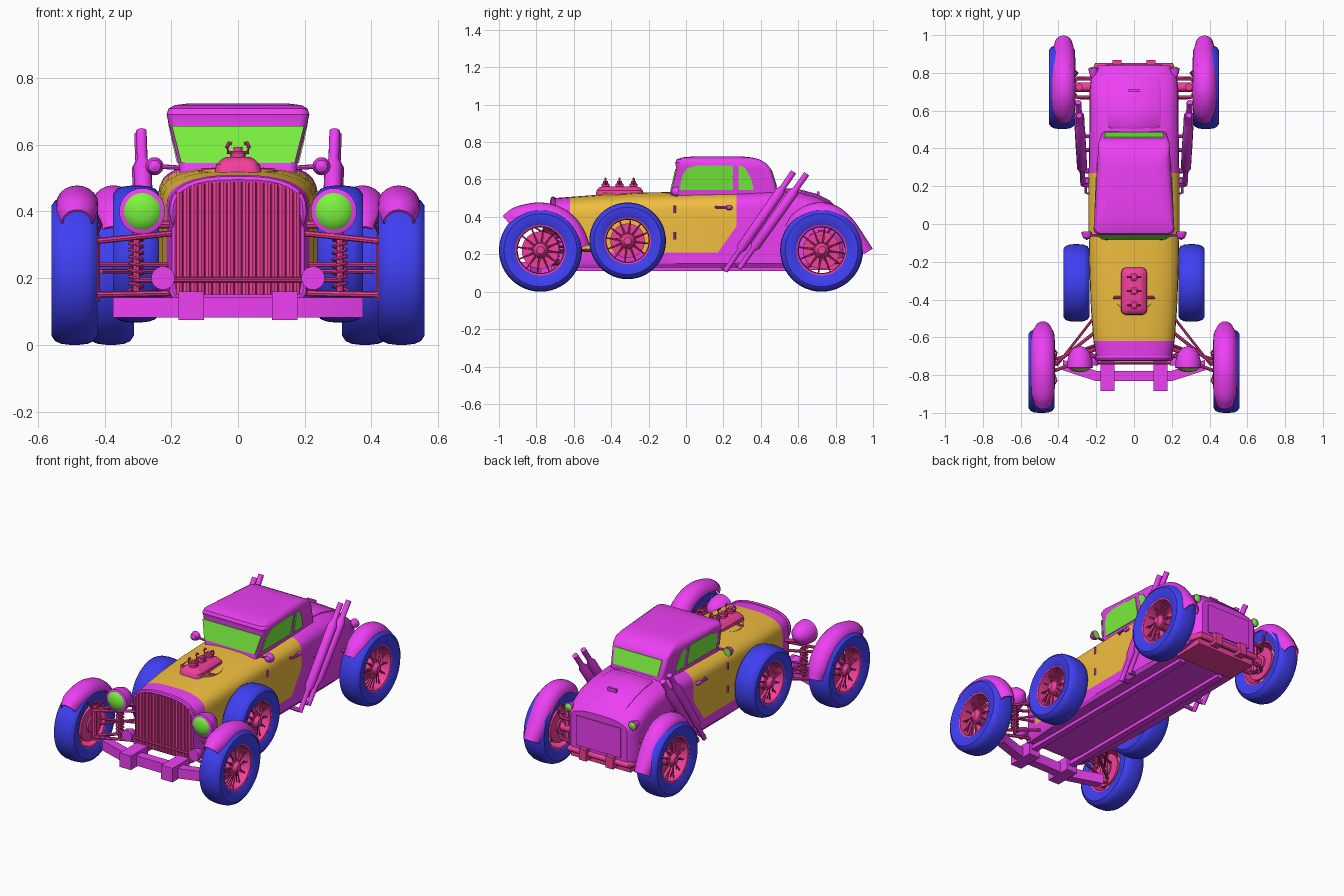
import bpy, bmesh, math
from mathutils import Vector as V

if "Cube" in bpy.data.objects:
    bpy.data.objects.remove(bpy.data.objects["Cube"])

COL = dict(magenta=(.85, .05, .9, 1), blue=(.05, .05, .9, 1), red=(.9, .05, .33, 1),
           orange=(.88, .52, .05, 1), green=(.2, .9, .05, 1))
MAT = {}
for k, c in COL.items():
    MAT[k] = bpy.data.materials.new(k)
    MAT[k].diffuse_color = c

# ---------- helpers (all geometry is in world coordinates) ----------
def finish(bm, name, colours, mirror=False, angle=35):
    bmesh.ops.remove_doubles(bm, verts=bm.verts, dist=1e-5)
    bmesh.ops.recalc_face_normals(bm, faces=bm.faces)
    me = bpy.data.meshes.new(name)
    bm.to_mesh(me)
    bm.free()
    for c in colours.split():
        me.materials.append(MAT[c])
    for p in me.polygons:
        p.use_smooth = True
    me.set_sharp_from_angle(angle=math.radians(angle))
    ob = bpy.data.objects.new(name, me)
    bpy.context.collection.objects.link(ob)
    if mirror:
        ob.modifiers.new("mirror", 'MIRROR')

def loft(bm, rings, caps=True, loop=False):
    vs = [[bm.verts.new(p) for p in r] for r in rings]
    n = len(vs[0])
    pairs = list(zip(vs, vs[1:])) + ([(vs[-1], vs[0])] if loop else [])
    for a, b in pairs:
        for i in range(n):
            bm.faces.new((a[i], a[(i + 1) % n], b[(i + 1) % n], b[i]))
    if caps and not loop:
        bm.faces.new(vs[0])
        bm.faces.new(vs[-1])

def lathe(bm, prof, origin, axis, n=32, closed=False):
    q = V(axis).to_track_quat('Z', 'Y')
    ring = lambda r, h: [V(origin) + q @ V((max(r, 1e-4) * math.cos(2 * math.pi * i / n),
                         max(r, 1e-4) * math.sin(2 * math.pi * i / n), h)) for i in range(n)]
    loft(bm, [ring(r, h) for r, h in prof], True, closed)

def tube(bm, pts, r, n=8):
    pts = [V(p) for p in pts]
    t0 = (pts[1] - pts[0]).normalized()
    ref = V((1, 0, 0)) if abs(t0.z) > .9 else V((0, 0, 1))
    rings = []
    for i, p in enumerate(pts):
        t = (pts[min(i + 1, len(pts) - 1)] - pts[max(i - 1, 0)]).normalized()
        u = t.cross(ref).normalized()
        w = t.cross(u)
        rings.append([p + r * (u * math.cos(2 * math.pi * k / n) + w * math.sin(2 * math.pi * k / n))
                      for k in range(n)])
    loft(bm, rings)

def box(bm, lo, hi):
    loft(bm, [[(lo[0], lo[1], z), (hi[0], lo[1], z), (hi[0], hi[1], z), (lo[0], hi[1], z)]
              for z in (lo[2], hi[2])])

def plate(bm, pts, off):
    loft(bm, [[V(p) - V(off) for p in pts], [V(p) + V(off) for p in pts]])

def smooth_path(pts, steps=5):
    P = [V(p) for p in pts]
    P = [2 * P[0] - P[1]] + P + [2 * P[-1] - P[-2]]
    out = []
    for a, b, c, d in zip(P, P[1:], P[2:], P[3:]):
        for k in range(steps):
            t = k / steps
            out.append(.5 * (2 * b + (c - a) * t + (2 * a - 5 * b + 4 * c - d) * t * t
                             + (3 * b - a - 3 * c + d) * t ** 3))
    return out + [P[-2]]

# ---------- main body: lofted cross-sections along y ----------
def section(y, w, zb, zt, skew=0, e=2.7):
    sh = min(.1, zt - .36)
    zs = zt - sh
    half = [(w * .94, zb), (w, zb + .02), (w, .21), (w, min(.35, zs - .01))]
    for k in range(9):
        a = math.pi / 2 * k / 8
        half.append((w * max(math.cos(a), 0) ** (2 / e), zs + sh * math.sin(a) ** (2 / e)))
    half[-1] = (0, zt)
    ring = half + [(-x, z) for x, z in half[-2::-1]]
    return [(x, y - skew * max(0, .35 - max(z, .21)), z) for x, z in ring]

stations = [(-.71, .198, .14, .50), (-.62, .215, .13, .507), (-.45, .228, .13, .52),
            (-.25, .236, .13, .53), (-.05, .24, .13, .533), (.27, .24, .13, .54, .71),
            (.45, .237, .13, .55), (.6, .235, .13, .54), (.7, .235, .135, .515),
            (.78, .228, .15, .475), (.82, .212, .16, .44), (.838, .19, .17, .42)]
bm = bmesh.new()
loft(bm, [section(*s) for s in stations])
for f in bm.faces:
    c = f.calc_center_median()
    f.material_index = int(-.62 < c.y < .25 and c.z > .21)
finish(bm, "body", "magenta orange")

# ---------- grille and its frame ----------
bm = bmesh.new()
for i in range(17):
    x = -.176 + .022 * i
    tube(bm, [(x, -.714, .15), (x, -.714, .488 - .03 * (x / .176) ** 4)], .0125)
finish(bm, "grille_slats", "red")
bm = bmesh.new()
tube(bm, section(-.71, .195, .14, .495), .014)
finish(bm, "grille_frame", "magenta")

# ---------- cabin: rounded rings stacked in z ----------
def rrect(z, yf, yr, wf, wr, r=.025):
    out = []
    for sx, y, w, a0 in ((1, yr - r, wr, 0), (-1, yr - r, wr, 90), (-1, yf + r, wf, 180), (1, yf + r, wf, 270)):
        for k in range(6):
            a = math.radians(a0 + 18 * k)
            out.append((sx * (w - r) + r * math.cos(a), y + r * math.sin(a), z))
    return out

bm = bmesh.new()
loft(bm, [rrect(*a) for a in [(.49, -.09, .49, .172, .17), (.54, -.08, .49, .178, .175),
     (.66, -.052, .452, .207, .188), (.69, -.058, .425, .214, .19, .03), (.708, -.05, .39, .208, .18, .035),
     (.718, -.02, .35, .19, .165, .04), (.723, .04, .3, .15, .13, .04)]])
finish(bm, "cabin", "magenta")

def side(y, z):
    t = (z - .54) / .12
    f = (y + .06) / .53
    return (.178 + .029 * t) * (1 - f) + (.175 + .013 * t) * f

bm = bmesh.new()
for poly in ([(-.035, .545), (-.02, .62), (.005, .66), (.06, .675), (.25, .675), (.25, .545)],
             [(.28, .545), (.28, .675), (.315, .665), (.35, .6), (.362, .545)]):
    plate(bm, [(side(y, z), y, z) for y, z in poly], (.004, 0, 0))
finish(bm, "side_windows", "green", True)
bm = bmesh.new()
plate(bm, [(-.17, -.079, .545), (.17, -.079, .545), (.198, -.054, .655), (-.198, -.054, .655)], (0, .004, 0))
finish(bm, "windscreen", "green")
bm = bmesh.new()
plate(bm, [(-.15, .483, .56), (.15, .483, .56), (.16, .455, .65), (-.16, .455, .65)], (0, .005, 0))
finish(bm, "rear_window", "green")

# ---------- boot lid and handle ----------
bm = bmesh.new()
rows = []
for y, zt, w in ((.5, .545, .125), (.52, .554, .14), (.6, .549, .143), (.7, .523, .143), (.765, .49, .138), (.785, .47, .12)):
    rows.append([(w, y, zt - .05), (w, y, zt - .016), (w * .9, y, zt - .006), (0, y, zt),
                 (-w * .9, y, zt - .006), (-w, y, zt - .016), (-w, y, zt - .05)])
loft(bm, rows)
box(bm, (-.03, .70, .51), (.03, .715, .535))
box(bm, (-.15, .8, .2), (.15, .845, .38))
finish(bm, "boot_lid", "magenta")

# ---------- wheels ----------
def wheel(name, x, y, z, R):
    s, c, ax = R / .222, V((x, y, z)), (1, 0, 0)
    h = [(.135, .055), (.165, .068), (.195, .069), (.211, .058), (.219, .04), (.222, .015)]
    bm = bmesh.new()
    lathe(bm, [(r * s, -w) for r, w in h] + [(r * s, w) for r, w in h[::-1]], c, ax, 48, True)
    finish(bm, name + "_tyre", "blue", True)
    bm = bmesh.new()
    lathe(bm, [(r * s, w) for r, w in ((.14, -.056), (.14, .056), (.126, .052), (.122, 0), (.126, -.052))], c, ax, 48, True)
    lathe(bm, [(0, -.055), (.045, -.055), (.045, .03), (.03, .05), (.02, .062), (0, .062)], c, ax, 20)
    lathe(bm, [(0, -.045), (.1 * s, -.045), (.1 * s, -.03), (0, -.03)], c, ax, 32)
    for i in range(24):
        a, b = (2 * math.pi * (i + d) / 24 for d in (0, .5 if i % 2 else -.5))
        tube(bm, [c + V((.04, .035 * math.cos(a), .035 * math.sin(a))),
                  c + V((.01 if i % 2 else .03, .128 * s * math.cos(b), .128 * s * math.sin(b)))], .0035, 5)
    finish(bm, name + "_rim", "red", True)

wheel("front_wheel", .49, -.778, .222, .222)
wheel("rear_wheel", .381, .725, .222, .222)
wheel("spare_wheel", .305, -.312, .272, .205)

# ---------- fenders: crescent section swept over each wheel ----------
def fender(name, x, path):
    bm = bmesh.new()
    P = smooth_path(path)
    rings = []
    for i, p in enumerate(P):
        t = P[min(i + 1, len(P) - 1)] - P[max(i - 1, 0)]
        n = V((0, -t.y, t.x)).normalized()
        ring = []
        for a, d, ks in ((.063, .055, range(11)), (.056, .047, range(10, -1, -1))):
            for k in ks:
                g = math.pi * k / 10
                ring.append(V((x + a * p.z * math.cos(g), p.x, p.y)) + n * d * (math.sin(g) - 1) + n * (d - .055))
        rings.append(ring)
    loft(bm, rings)
    finish(bm, name, "magenta", True, 50)

fender("front_fender", .482, [(-.98, .405, .75), (-.93, .445, .95), (-.86, .468, 1), (-.77, .477, 1), (-.67, .453, 1),
                              (-.59, .395, 1), (-.54, .32, .95), (-.515, .25, .75)])
fender("rear_fender", .373, [(.53, .355, .75), (.57, .415, .95), (.64, .462, 1), (.72, .478, 1), (.81, .457, 1),
                             (.89, .39, 1), (.95, .305, .95), (.998, .23, .75)])

# ---------- engine cover and carburettors on the hood ----------
bm = bmesh.new()
loft(bm, [rrect(z, -.355 - l, -.355 + l, w, w, r) for z, l, w, r in
          ((.505, .128, .072, .03), (.54, .124, .066, .03), (.556, .112, .05, .03), (.563, .09, .036, .02))])
for y in (-.43, -.355, -.28):
    lathe(bm, [(0, .55), (.022, .55), (.022, .575), (.014, .58), (.014, .592), (0, .592)], (0, y, 0), (0, 0, 1), 16)
    for s in (-1, 1):
        tube(bm, [(s * .015, y, .575), (s * .03, y, .577), (s * .033, y, .592), (s * .027, y, .605), (s * .018, y, .602)], .006)
tube(bm, [(-.11, -.39, .522), (.11, -.39, .522)], .008)
finish(bm, "engine_top", "red")
bm = bmesh.new()
lathe(bm, [(.112, 0), (.118, 0), (.118, .531), (.112, .531)], (0, -.35, 0), (0, 0, 1), 40, True)
for v in bm.verts:
    v.co.z = max(v.co.z, .5) - 1.6 * v.co.x ** 2 * (v.co.z > .52) * .4
finish(bm, "hood_ring", "orange")

# ---------- side exhausts ----------
bm = bmesh.new()
for a, b in (((.27, .21, .11), (.29, .575, .64)), ((.275, .285, .125), (.295, .645, .63))):
    A, B = V(a), V(b)
    d, L = B - A, (B - A).length
    lathe(bm, [(0, 0), (.014, 0), (.014, .2 * L), (.027, .24 * L), (.027, .8 * L), (.016, .84 * L), (.016, L), (0, L)], A, d, 16)
    tube(bm, [A + V((0, 0, .01)), A + V((-.06, -.01, .02))], .013)
    tube(bm, [A + d * .5, A + d * .5 + V((-.06, 0, 0))], .01)
finish(bm, "exhaust_pipes", "magenta", True)

# ---------- lamps, mirrors, handles ----------
bm = bmesh.new()
F = (0, -1, 0)
lathe(bm, [(0, -.07), (.03, -.06), (.055, -.03), (.067, .01), (.069, .045), (.056, .05), (0, .05)], (.287, -.715, .4), F, 32)
lathe(bm, [(0, -.05), (.02, -.04), (.035, 0), (.035, .02), (0, .02)], (.225, -.73, .2), F, 24)
lathe(bm, [(0, -.03), (.018, -.02), (.027, 0), (.027, .012), (0, .012)], (.25, -.055, .535), (0, 1, 0), 20)
lathe(bm, [(0, -.05), (.015, -.04), (.026, 0), (.026, .01), (0, .01)], (.215, .815, .405), (0, 1, 0), 20)
tube(bm, [(.17, -.06, .53), (.24, -.06, .535)], .007)
tube(bm, [(.235, .16, .452), (.255, .165, .452), (.255, .215, .452)], .007)
lathe(bm, [(0, -.02), (.012, -.012), (.012, .012), (0, .02)], (.248, .23, .45), (0, 1, 0), 12)
for z in (.30, .44):
    tube(bm, [(.24, -.06, z - .02), (.24, -.06, z + .02)], .007)
finish(bm, "lamps_mirrors_handles", "magenta", True)
bm = bmesh.new()
lathe(bm, [(0, .05), (.055, .05), (.045, .06), (.025, .067), (0, .07)], (.287, -.715, .4), F, 32)
lathe(bm, [(0, 0), (.022, 0), (.012, .006), (0, .008)], (.215, .825, .405), (0, 1, 0), 20)
lathe(bm, [(0, 0), (.022, 0), (.022, .004), (0, .004)], (.25, -.043, .535), (0, 1, 0), 20)
finish(bm, "lamp_glass", "green", True)

# ---------- front bumper, floor rails ----------
bm = bmesh.new()
loft(bm, [[(x, y, .082), (x, y, .142), (x, y + .055, .142), (x, y + .055, .082)]
          for x, y in ((-.375, -.775), (-.2, -.832), (.2, -.832), (.375, -.775))])
for s in (-.14, .14):
    box(bm, (s - .038, -.885, .075), (s + .038, -.72, .16))
    box(bm, (s - .02, -.74, .11), (s + .02, .6, .135))
finish(bm, "bumper_and_rails", "magenta")

# ---------- front suspension ----------
bm = bmesh.new()
for z0, z1 in ((.335, .31), (.155, .15)):
    for y0, y1 in ((-.56, -.75), (-.69, -.78)):
        tube(bm, [(.19, y0, z0), (.43, y1, z1)], .009)
tube(bm, [(.2, -.48, .22), (.41, -.75, .22)], .007)
tube(bm, [(.2, -.64, .24), (.43, -.72, .24)], .007)
tube(bm, [(.43, -.77, .13), (.43, -.77, .33)], .016)
tube(bm, [(.0, -.735, .195), (.22, -.735, .195), (.31, -.71, .195)], .008)
tube(bm, [(.2, -.66, .36), (.285, -.69, .36)], .012)
tube(bm, [(.305, -.70, .15), (.305, -.70, .34)], .011)
tube(bm, [(.305 + .02 * math.cos(a), -.70 + .02 * math.sin(a), .165 + .16 * i / 96)
          for i in range(97) for a in [2 * math.pi * i / 12]], .005, 6)
tube(bm, [(.43, -.77, .32), (.41, -.83, .36), (.44, -.88, .425)], .005)
tube(bm, [(.43, -.77, .32), (.41, -.68, .36), (.44, -.64, .40)], .005)
finish(bm, "front_suspension", "red", True)

# ---------- rear axle, links and tail tubes ----------
bm = bmesh.new()
tube(bm, [(0, .725, .222), (.37, .725, .222)], .025, 16)
for y, z in ((.67, .3), (.77, .3), (.67, .17), (.77, .17)):
    tube(bm, [(.18, y, z), (.3, y, z), (.345, .725, z)], .01)
tube(bm, [(.29, .725, .15), (.29, .725, .33)], .02)
tube(bm, [(.34, .74, .3), (.3, .8, .36), (.34, .84, .42)], .006)
tube(bm, [(0, .835, .165), (.2, .835, .165), (.22, .76, .165)], .018, 12)
box(bm, (.065, .8, .13), (.115, .868, .2))
box(bm, (.0, .62, .115), (.2, .82, .15))
finish(bm, "rear_suspension", "red", True)

for m in bpy.data.materials:
    if m.users and not m.is_grease_pencil:
        m.use_nodes = True
        m.node_tree.nodes["Principled BSDF"].inputs["Base Color"].default_value = m.diffuse_color
